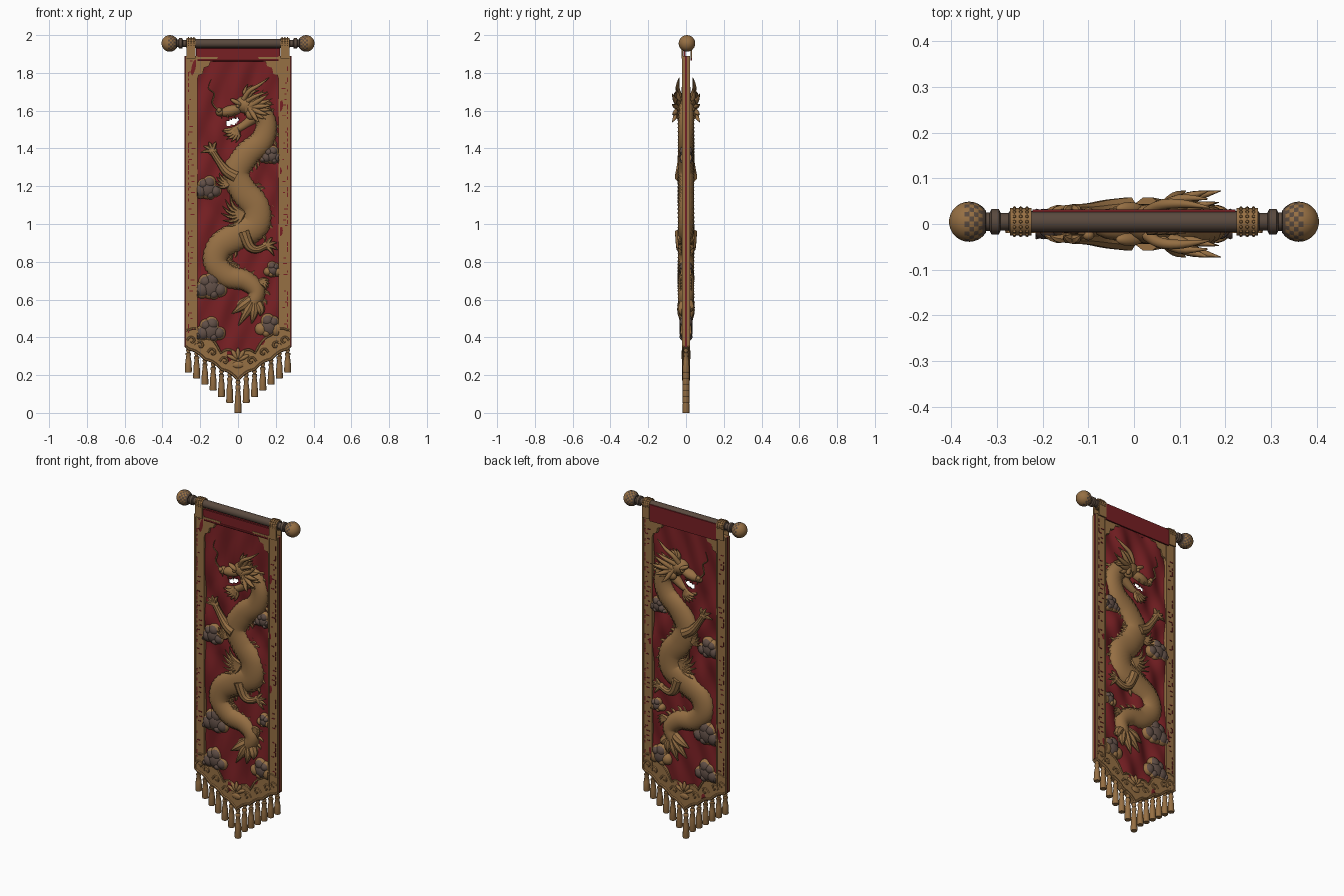
import bpy, bmesh, math, random
from mathutils import Vector, Matrix

random.seed(4)
if "Cube" in bpy.data.objects:
    bpy.data.objects.remove(bpy.data.objects["Cube"])


def material(name, rgb):
    m = bpy.data.materials.new(name)
    m.use_nodes = True
    m.diffuse_color = (*rgb, 1)
    m.node_tree.nodes["Principled BSDF"].inputs["Base Color"].default_value = (*rgb, 1)
    return m


RED = material("red cloth", (.185, .014, .017))
GOLD = material("old gold", (.305, .16, .057))
WOOD = material("dark bronze", (.1, .067, .048))
GREY = material("cloud grey", (.12, .078, .062))


def finish(name, bm, *mats, angle=40):
    bmesh.ops.recalc_face_normals(bm, faces=bm.faces)
    me = bpy.data.meshes.new(name)
    bm.to_mesh(me)
    bm.free()
    for m in mats:
        me.materials.append(m)
    ob = bpy.data.objects.new(name, me)
    bpy.context.collection.objects.link(ob)
    bpy.ops.object.select_all(action='DESELECT')
    ob.select_set(True)
    bpy.context.view_layer.objects.active = ob
    bpy.ops.object.shade_smooth_by_angle(angle=math.radians(angle))
    return ob


def box(bm, x, y, z, sx, sy, sz):
    bmesh.ops.create_cube(bm, size=1, matrix=Matrix.Translation((x, y, z)) @ Matrix.Diagonal((sx, sy, sz, 1)))


def ball(bm, x, y, z, sx, sy, sz, turn=0, seg=14):
    m = Matrix.Translation((x, y, z)) @ Matrix.Rotation(turn, 4, 'Y') @ Matrix.Diagonal((sx, sy, sz, 1))
    return bmesh.ops.create_uvsphere(bm, u_segments=seg, v_segments=seg // 2 + 1, radius=1, matrix=m)["verts"]


def plate(bm, pts, depth):
    # outline in x, z pushed through from front to back
    face = bm.faces.new([bm.verts.new((x, -depth, z)) for x, z in pts])
    out = bmesh.ops.extrude_face_region(bm, geom=[face])["geom"]
    bmesh.ops.translate(bm, verts=[v for v in out if isinstance(v, bmesh.types.BMVert)], vec=(0, 2 * depth, 0))


def spline(pts, steps):
    # Catmull-Rom through tuples of any length
    p = [Vector(q) for q in [pts[0], *pts, pts[-1]]]
    out = []
    for a, b, c, d in zip(p, p[1:], p[2:], p[3:]):
        for i in range(steps):
            t = i / steps
            out.append(.5 * (2 * b + (c - a) * t + (2 * a - 5 * b + 4 * c - d) * t * t + (3 * b - a - 3 * c + d) * t ** 3))
    return out + [p[-1]]


def tube(bm, pts, radii, steps=4, sides=8, depth=1, scale=0):
    path = spline([Vector(p) for p in pts], steps)
    size = spline([(r, r) for r in radii], steps)
    rings = []
    for i, p in enumerate(path):
        t = (path[min(i + 1, len(path) - 1)] - path[max(i - 1, 0)]).normalized()
        n = t.cross(Vector((0, 1, 0))).normalized()
        b = n.cross(t)
        r = size[i][0]
        ring = []
        for k in range(sides):
            a = math.tau * k / sides
            bump = 1 + scale * ((i + k) % 2)
            ring.append(bm.verts.new(p + bump * (n * r * math.cos(a) + b * min(depth, r) * math.sin(a))))
        rings.append(ring)
    for u, v in zip(rings, rings[1:]):
        for k in range(sides):
            bm.faces.new((u[k], u[k - 1], v[k - 1], v[k]))
    bm.faces.new(rings[0])
    bm.faces.new(rings[-1])
    return path, size


def lathe(bm, profile, matrix, sides=16):
    old = set(bm.verts)
    vs = [bm.verts.new((r, 0, h)) for r, h in profile]
    es = [bm.edges.new(e) for e in zip(vs, vs[1:])]
    bmesh.ops.spin(bm, geom=vs + es, cent=(0, 0, 0), axis=(0, 0, 1), angle=math.tau, steps=sides)
    new = [v for v in bm.verts if v not in old]
    bmesh.ops.transform(bm, matrix=matrix, verts=new)
    bmesh.ops.remove_doubles(bm, verts=new, dist=.0002)


def hem(x):
    # pointed lower edge of the banner
    return .168 + .62 * abs(x) + .012 * abs(math.sin(abs(x) * 36))


# Pole and finials, with gold outer ends breaking into chequers
bm = bmesh.new()
KNOB = [(.026, .324)] + [(.044 * math.sin(a), .361 - .044 * math.cos(a)) for a in (.6 + .24 * k for k in range(11))]
for s in (-1, 1):
    turn = Matrix.Translation((0, .005, 1.956)) @ Matrix.Rotation(s * math.pi / 2, 4, 'Y')
    lathe(bm, [(.023, 0), (.023, .272), (.019, .275), (.019, .292), (.028, .296), (.028, .312), (.02, .316), (.02, .324)]
          + KNOB + [(0, .405)], turn, 24)
for f in bm.faces:
    c = f.calc_center_median()
    around = int((math.atan2(c.z - 1.956, c.y - .005) + math.pi) * 24 / math.tau)
    band = int(abs(c.x) * 100)
    f.material_index = int(abs(c.x) > .375 or (abs(c.x) > .335 and (around + band) % 2))
finish("pole", bm, WOOD, GOLD)

# Straps over the pole, studded with small beads
bm = bmesh.new()
for s in (-1, 1):
    lathe(bm, [(.024, -.022), (.03, -.024), (.03, .024), (.024, .022)],
          Matrix.Translation((s * .248, .005, 1.956)) @ Matrix.Rotation(math.pi / 2, 4, 'Y'))
    for y in (-.02, .028):
        box(bm, s * .248, y, 1.915, .048, .008, .08)
    for k in range(16):
        for dx in (-.014, 0, .014):
            a = math.tau * k / 16
            ball(bm, s * .248 + dx, .005 + .03 * math.cos(a), 1.956 + .03 * math.sin(a), .004, .004, .004, seg=6)
finish("hanging_straps", bm, GOLD)

# Rippled cloth with an open gap at the jaws
bm = bmesh.new()
cols, rows, top = 64, 190, 1.885
grid = []
for j in range(rows + 1):
    row = []
    for i in range(cols + 1):
        x = -.25 + .5 * i / cols
        z = hem(x) + .02 + (top - hem(x) - .02) * j / rows
        y = .007 * math.sin(30 * x + 13 * z + 2 * math.sin(5 * z)) + .005 * math.sin(46 * x - 19 * z)
        row.append(bm.verts.new((x, y, z)))
    grid.append(row)
for j in range(rows):
    for i in range(cols):
        f = bm.faces.new((grid[j][i], grid[j][i + 1], grid[j + 1][i + 1], grid[j + 1][i]))
        c = f.calc_center_median()
        u, w = c.x + .03, c.z - 1.54 - .3 * (c.x + .03)
        if (u / .037) ** 2 + (w / .017) ** 2 < 1:
            bm.faces.remove(f)
cloth = finish("cloth", bm, RED)
mod = cloth.modifiers.new("thickness", 'SOLIDIFY')
mod.thickness, mod.offset = .008, 0

# Red header sleeve and edge piping
bm = bmesh.new()
box(bm, 0, .028, 1.915, .445, .008, .1)
box(bm, 0, -.008, 1.9, .445, .012, .06)
tube(bm, [(-.22, -.012, 1.868), (.22, -.012, 1.868)], [.007, .007])
for s in (-1, 1):
    box(bm, s * .277, 0, 1.12, .01, .01, 1.54)
finish("cloth_header", bm, RED)

# Gold side borders, stepped top corners and scalloped lower band
bm = bmesh.new()
for s in (-1, 1):
    box(bm, s * .246, 0, 1.12, .062, .03, 1.54)
    for x in (.218, .275):
        box(bm, s * x, 0, 1.12, .007, .04, 1.54)
    plate(bm, [(s * x, z) for x, z in ((.22, 1.885), (.105, 1.885), (.115, 1.865), (.145, 1.86), (.155, 1.835),
                                       (.18, 1.828), (.187, 1.795), (.208, 1.788), (.22, 1.75))], .016)
finish("side_borders", bm, GOLD, angle=30)

bm = bmesh.new()
xs = [-.278 + .556 * i / 56 for i in range(57)]
upper = [(x, hem(x) + .085 + .05 * abs(math.cos(x * 17)) ** .6) for x in reversed(xs)]
plate(bm, [(x, hem(x)) for x in xs] + upper, .014)
for y in (-.014, .014):
    tube(bm, [(x, y, hem(x) + .007) for x in xs], [.007] * 57, 1, 6)
    tube(bm, [(x, y, z) for x, z in upper], [.006] * 57, 1, 6)
    # scrolls and a central palmette
    for s in (-1, 1):
        for x in (.07, .135, .2, .245):
            curl = [(s * (x + (.026 - .004 * k) * math.cos(k)), y, hem(x) + .055 + (.026 - .004 * k) * math.sin(k)) for k in range(7)]
            tube(bm, curl, [.006] * 7, 3, 6)
    for k in range(-2, 3):
        a = k * .55
        ball(bm, .035 * math.sin(a), y, .275 + .04 * math.cos(a), .011, .01, .03, a)
    ball(bm, 0, y, .255, .03, .008, .018)
finish("lower_band", bm, GOLD)

# Fretwork dashes on the borders
bm = bmesh.new()
for s in (-1, 1):
    for y in (-.0155, .0155):
        for k in range(50):
            z = .43 + k * .029
            if random.random() < .6:
                box(bm, s * .262, y, z, .005, .004, random.uniform(.01, .026))
            if random.random() < .55:
                box(bm, s * random.uniform(.235, .255), y, z + .012, random.uniform(.008, .022), .004, .005)
finish("border_fretwork", bm, RED)

# Tassels
bm = bmesh.new()
for k in range(-6, 7):
    x = k * .0438
    foot = .02 * (k != 0) + .0325 * abs(k)
    n = hem(x) + .012 - foot
    lathe(bm, [(0, 0), (.017, 0), (.019, .006), (.016, n * .45), (.011, n * .68), (.014, n * .72), (.014, n * .79),
               (.008, n * .82), (.013, n * .9), (.007, n)], Matrix.Translation((x, 0, foot)), 12)
finish("tassels", bm, GOLD, angle=50)

# Clouds: lobed gold rims with grey fill, tucked inside the borders
LOBES = ((0, 0, .7), (-.5, -.15, .52), (.55, -.15, .46), (.1, .45, .5), (-.3, .35, .42), (.2, -.42, .32), (-.85, -.35, .26))
CLOUDS = ((.18, 1.36, .058, 1), (-.16, 1.185, .075, 1), (-.145, .665, .088, 1), (.185, .755, .05, -1),
          (-.145, .435, .08, 1), (.165, .455, .075, -1))
rim, fill = bmesh.new(), bmesh.new()
for cx, cz, r, flip in CLOUDS:
    for i, (u, w, q) in enumerate(LOBES):
        at = (cx + flip * u * r, 0, cz + w * r)
        verts = ball(rim, *at, q * r * 1.03, .03, q * r * 1.03, seg=16)
        if flip > 0 or i in (0, 3, 4):
            verts += ball(fill, *at, q * r * .94, .034, q * r * .94, seg=16)
        for v in verts:
            v.co.x = max(-.216, min(.216, v.co.x))
finish("cloud_rims", rim, GOLD)
finish("cloud_fill", fill, GREY)

# Serpentine body with scales and a ridge of spines
bm = bmesh.new()
BODY = ((.04, 1.62, .045), (.11, 1.605, .05), (.15, 1.53, .053), (.125, 1.44, .06), (.045, 1.365, .066), (-.01, 1.27, .068),
        (.03, 1.175, .07), (.095, 1.09, .072), (.09, .995, .072), (0, .94, .072), (-.095, .88, .068), (-.118, .795, .062),
        (-.055, .725, .058), (.04, .7, .052), (.098, .645, .045), (.075, .57, .036), (.03, .52, .02))
path, size = tube(bm, [(x, 0, z) for x, z, r in BODY], [r for x, z, r in BODY], 9, 28, depth=.041, scale=.075)
for i in range(4, len(path) - 6, 3):
    t = (path[i + 1] - path[i - 1]).normalized()
    r = size[i][0]
    n = Vector((-t.z, 0, t.x))
    root = path[i] + n * r * .95
    tube(bm, [root, root + n * .018 + t * .006, root + n * .028 + t * .02], [.012, .008, .001], 2, 5)

# Tail plume
for k in range(9):
    a = -2.75 + k * .24
    d = Vector((math.cos(a), 0, math.sin(a)))
    y = .022 * (-1) ** k
    root = Vector((.085, 0, .61))
    tube(bm, [root, root + d * .07 + Vector((0, y, 0)), root + d * (.155 - .014 * abs(k - 3)) + Vector((-.015, y, -.01))],
         [.026, .025, .003], 4, 8)


# Legs with spread claws
def leg(pts, aim):
    for y in (-.026, .026):
        tube(bm, [(x, y, z) for x, z in pts], [.034, .028, .02, .018], 4, 10)
        px, pz = pts[-1]
        ball(bm, px, y, pz, .025, .015, .022)
        for k in range(4):
            a = aim + (k - 1.5) * .62
            c, s = math.cos(a), math.sin(a)
            tube(bm, [(px, y, pz), (px + .035 * c, y * 1.25, pz + .035 * s), (px + .06 * c, y, pz + .06 * s - .008)],
                 [.012, .01, .002], 3, 6)


leg([(-.01, 1.25), (-.06, 1.28), (-.1, 1.33), (-.135, 1.385)], 2.2)
leg([(.03, .96), (.06, .885), (.1, .865), (.15, .885)], .1)


# Flame tufts at the shoulder and hip
def tuft(x, z, aim, count, reach, spread=.32, y0=.022):
    for k in range(count):
        a = aim + (k - (count - 1) / 2) * spread
        for y in (-y0, y0):
            c, s = math.cos(a) * reach, math.sin(a) * reach
            tube(bm, [(x, y * .6, z), (x + .5 * c - .2 * s, y, z + .5 * s + .2 * c), (x + c, y * 1.3, z + s)],
                 [.014, .011, .001], 3, 6)


tuft(.03, 1.06, 3.0, 6, .12)
tuft(-.04, 1.22, 2.9, 4, .08)
tuft(.11, .69, -.3, 4, .06)
finish("dragon_body", bm, GOLD, angle=30)

# Head: skull, muzzle, jaws, brows, horns, mane and beard
bm = bmesh.new()
ball(bm, .045, 0, 1.63, .065, .045, .048, .2)
ball(bm, -.035, 0, 1.6, .065, .036, .03, -.25)
ball(bm, -.095, 0, 1.592, .024, .03, .022)
tube(bm, [(.08, 0, 1.56), (.02, 0, 1.515), (-.03, 0, 1.495), (-.075, 0, 1.495)], [.032, .022, .017, .009], 4, 10)
for s in (-1, 1):
    y = s * .034
    ball(bm, -.01, y, 1.645, .034, .014, .012, .5)
    ball(bm, .0, y, 1.625, .011, .012, .01)
    ball(bm, -.1, s * .024, 1.603, .013, .012, .013)
    ball(bm, .07, y, 1.58, .03, .018, .028)
    tube(bm, [(.03, s * .025, 1.66), (.06, s * .042, 1.705), (.11, s * .044, 1.735), (.165, s * .036, 1.775)], [.014, .012, .009, .002], 4, 8)
    tube(bm, [(.05, s * .03, 1.65), (.1, s * .055, 1.68), (.16, s * .055, 1.7)], [.013, .01, .002], 4, 8)
    for k in range(3):
        x = -.09 + .035 * k
        tube(bm, [(x, s * .02, 1.585), (x, s * .02, 1.57), (x + .004, s * .02, 1.557)], [.006, .004, .001], 2, 5)
    for k in range(8):
        a = .95 - .3 * k
        out = s * (.038 + .02 * (k % 2))
        tube(bm, [(.06, s * .03, 1.62), (.06 + .07 * math.cos(a), out, 1.62 + .06 * math.sin(a)),
                  (.06 + .13 * math.cos(a), out * 1.25, 1.63 + .1 * math.sin(a))], [.016, .012, .001], 4, 7)
    # whiskers
    tube(bm, [(-.1, s * .02, 1.6), (-.135, s * .02, 1.64), (-.125, s * .018, 1.69), (-.155, s * .016, 1.72), (-.14, s * .014, 1.77)],
         [.005, .005, .004, .003, .001], 5, 5)
tuft(-.01, 1.505, -2.3, 5, .075, .35, .015)
tuft(.05, 1.66, 1.1, 4, .08, .3, .015)
finish("dragon_head", bm, GOLD, angle=60)
